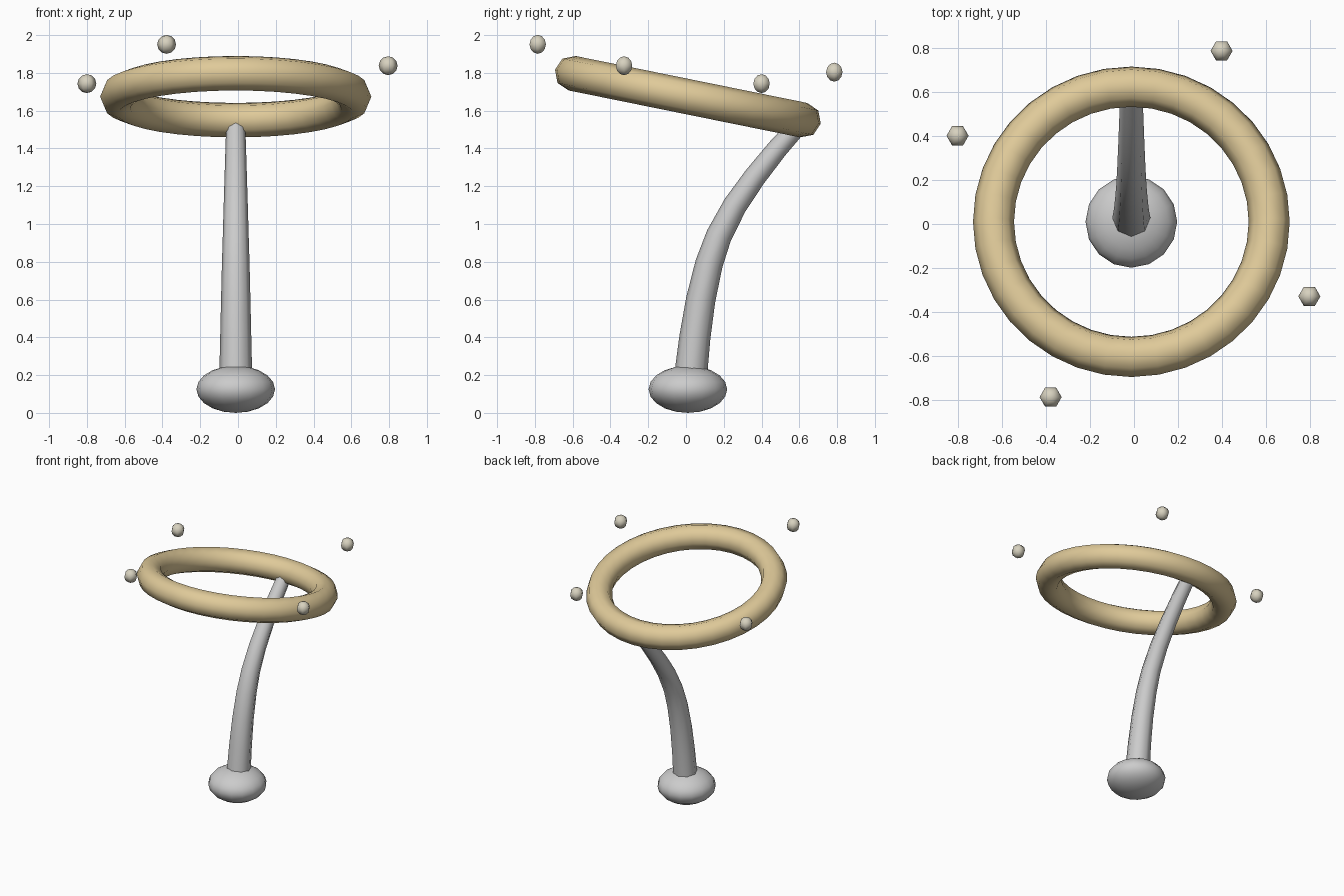
import bpy, math
from mathutils import Vector

if "Cube" in bpy.data.objects:
    bpy.data.objects.remove(bpy.data.objects["Cube"])

CX, CY = -0.012, 0.01


def material(name, rgb):
    m = bpy.data.materials.new(name)
    m.diffuse_color = (*rgb, 1)
    m.use_nodes = True
    m.node_tree.nodes["Principled BSDF"].inputs["Base Color"].default_value = m.diffuse_color
    return m


def finish(ob, name, mat=None):
    ob.name = name
    if mat:
        ob.data.materials.append(mat)
    ob.data.shade_smooth()
    return ob


def ball(name, loc, radius, segs, rings, squash=1.0, mat=None):
    bpy.ops.mesh.primitive_uv_sphere_add(segments=segs, ring_count=rings, radius=radius,
                                         location=loc, rotation=(0, 0, math.pi / 2))
    ob = bpy.context.object
    ob.scale.z = squash
    return finish(ob, name, mat)


def tube(name, path, r0, r1, sides):
    # tapered tube swept along a path lying in a plane of constant x
    pts = [Vector(p) for p in path]
    side = Vector((1, 0, 0))
    verts, faces = [], []
    n = len(pts)
    for i, p in enumerate(pts):
        tangent = (pts[min(i + 1, n - 1)] - pts[max(i - 1, 0)]).normalized()
        up = tangent.cross(side)
        r = r0 + (r1 - r0) * i / (n - 1)
        for k in range(sides):
            a = 2 * math.pi * k / sides
            verts.append(p + side * (r * math.cos(a)) + up * (r * math.sin(a)))
    for i in range(n - 1):
        for k in range(sides):
            a, b = i * sides + k, i * sides + (k + 1) % sides
            faces.append((a, b, b + sides, a + sides))
    faces.append(tuple(reversed(range(sides))))
    faces.append(tuple(range((n - 1) * sides, n * sides)))
    me = bpy.data.meshes.new(name)
    me.from_pydata(verts, [], faces)
    ob = bpy.data.objects.new(name, me)
    bpy.context.collection.objects.link(ob)
    finish(ob, name)
    for f in me.polygons:
        f.use_smooth = len(f.vertices) == 4
    return ob


tan = material("tan", (0.74, 0.59, 0.32))
beige = material("beige", (0.68, 0.64, 0.52))

# squashed foot
ball("foot", (CX, CY, 0.125), 0.208, 16, 10, squash=0.6)

# curved, tapering stalk
profile = [(0.025, 0.20), (0.047, 0.40), (0.078, 0.60), (0.122, 0.79), (0.175, 0.94),
           (0.26, 1.10), (0.365, 1.25), (0.485, 1.40), (0.61, 1.54)]
tube("stalk", [(CX, y, z) for y, z in profile], 0.087, 0.05, 8)

# tilted ring, high at the front
bpy.ops.mesh.primitive_torus_add(major_segments=36, minor_segments=8, major_radius=0.625,
                                 minor_radius=0.093, location=(CX, CY, 1.674),
                                 rotation=(-0.2, 0, 0))
finish(bpy.context.object, "ring", tan)

# small floating beads around the ring
for i, loc in enumerate([(-0.80, 0.40, 1.743), (0.397, 0.785, 1.804),
                         (0.795, -0.328, 1.838), (-0.378, -0.785, 1.951)]):
    ball(f"bead_{i + 1}", loc, 0.05, 6, 6, mat=beige)
